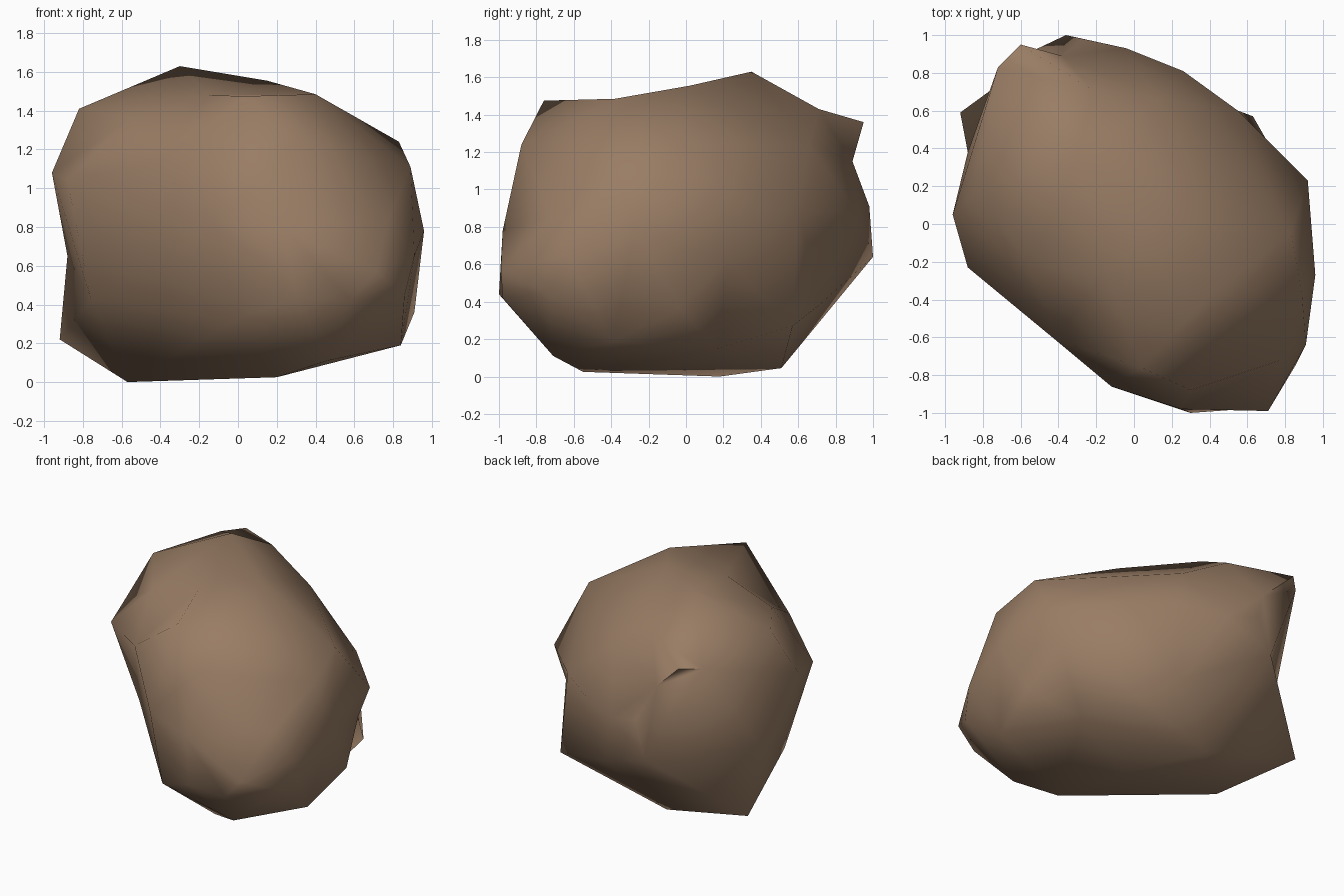
import bpy, bmesh, math
from mathutils import Vector

# Key corners of the boulder
corners = [
    # underside
    (-.57, .18, 0), (.2, -.55, .025), (.03, -.06, .045), (-.2, .51, .045),
    (-.92, .59, .22), (.46, -.71, .11), (.84, -.39, .19), (.63, .57, .27),
    (-.01, -.87, .32), (.91, -.03, .36), (.6, .17, .15), (.18, .71, .38),
    # middle belt
    (-.76, -.07, .43), (.3, -1, .44), (.58, -.98, .42), (.86, -.74, .45),
    (.91, -.64, .65), (.71, -.99, .57), (.25, -.98, .78), (-.12, -.86, .82),
    (.96, -.27, .78), (.78, -.72, .85), (.92, .23, .86), (.83, .22, .62),
    (.55, .6, .89), (.26, .81, .88), (-.04, .93, .85), (-.27, .98, .91),
    (-.36, 1, .64), (-.88, .38, .65),
    # shoulders
    (-.88, -.23, 1.04), (-.96, .05, 1.08), (-.42, -.61, 1.13), (.3, -.88, 1.24),
    (.89, -.38, 1.11), (.83, -.05, 1.24), (.13, .66, 1.24), (-.38, .89, 1.15),
    (-.6, .95, 1.36), (-.72, .83, 1.35),
    # top
    (-.82, .18, 1.41), (-.22, .71, 1.43), (.04, -.76, 1.475), (.4, -.38, 1.485),
    (.15, .02, 1.555), (-.15, -.25, 1.48), (-.55, -.22, 1.36), (-.3, .35, 1.63),
]

# Wrap a skin around the corners: hull on a unit sphere, then move out to shape
centre = Vector((0, 0, .8))
bm = bmesh.new()
home = {}
for c in corners:
    v = bm.verts.new((Vector(c) - centre).normalized())
    home[v] = Vector(c)
bmesh.ops.convex_hull(bm, input=list(bm.verts))
for v, p in home.items():
    v.co = p
bmesh.ops.recalc_face_normals(bm, faces=list(bm.faces))

mesh = bpy.data.meshes.new("boulder")
bm.to_mesh(mesh)
bm.free()
rock = bpy.data.objects.new("boulder", mesh)
bpy.context.collection.objects.link(rock)

# Brown stone colour
stone = bpy.data.materials.new("brown stone")
stone.diffuse_color = (.32, .205, .13, 1)
mesh.materials.append(stone)

# Soft shading all over
bpy.context.view_layer.objects.active = rock
rock.select_set(True)
bpy.ops.object.shade_smooth_by_angle(angle=math.radians(85))
